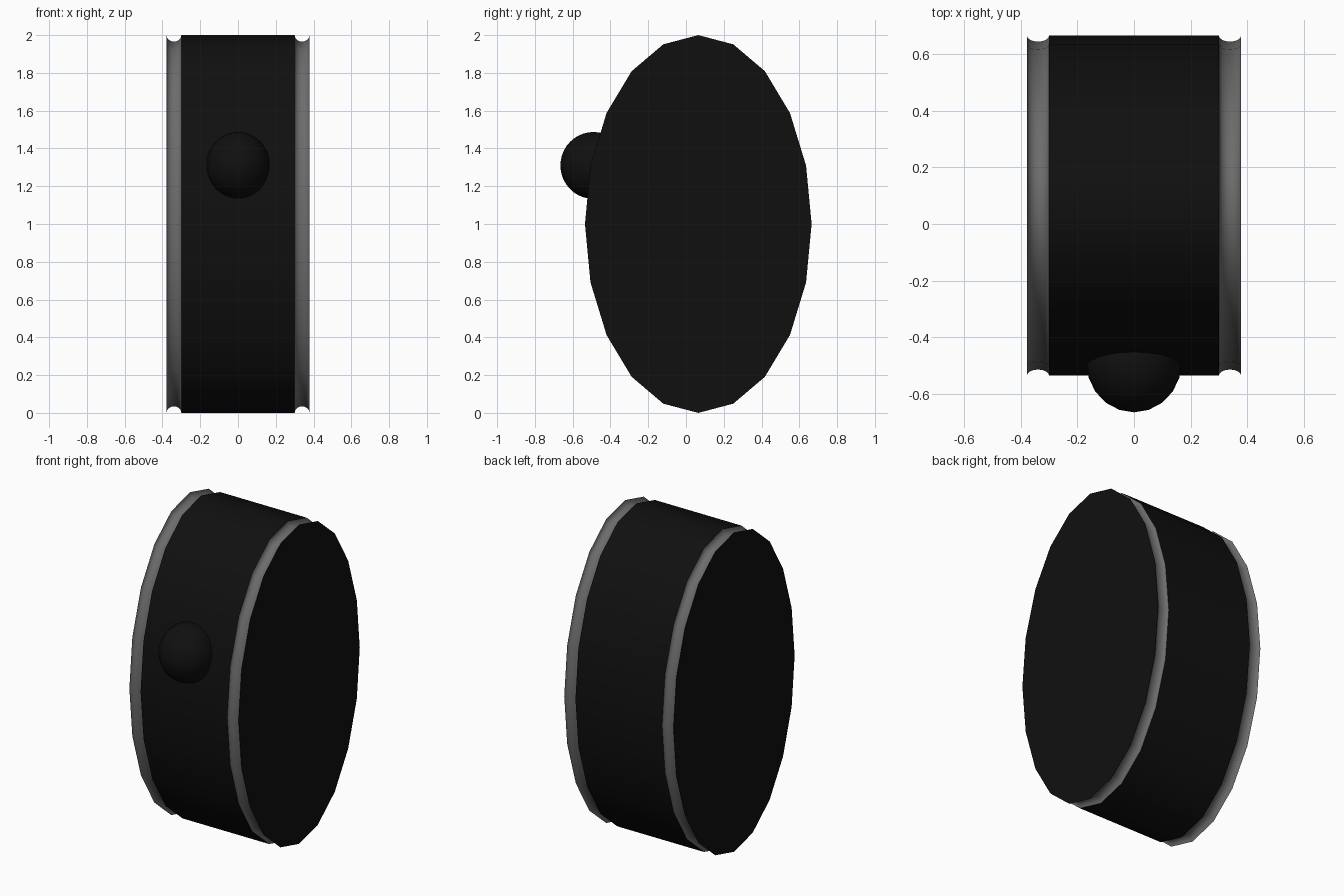
import bpy, bmesh, math

if "Cube" in bpy.data.objects:
    bpy.data.objects.remove(bpy.data.objects["Cube"])

SIDES, CY, CZ, RY, RZ = 20, 0.065, 1.0, 0.6, 1.0
BODY_X, FACE_X, DEPTH = 0.30, 0.378, 0.035


def material(name, v):
    m = bpy.data.materials.new(name)
    m.diffuse_color = (v, v, v, 1)
    m.use_nodes = True
    m.node_tree.nodes["Principled BSDF"].inputs["Base Color"].default_value = m.diffuse_color
    return m


black = material("black", 0.005)
grey = material("trim_grey", 0.15)


def finish(name, bm, mat):
    bmesh.ops.recalc_face_normals(bm, faces=bm.faces)
    me = bpy.data.meshes.new(name)
    bm.to_mesh(me)
    bm.free()
    ob = bpy.data.objects.new(name, me)
    bpy.context.collection.objects.link(ob)
    me.materials.append(mat)
    bpy.ops.object.select_all(action='DESELECT')
    ob.select_set(True)
    bpy.context.view_layer.objects.active = ob
    bpy.ops.object.shade_smooth_by_angle(angle=math.radians(40))
    return ob


def loft(name, profile, mat, cap=False):
    """Elliptical rings along x from (x, scale) pairs; closed profile loops unless capped."""
    bm = bmesh.new()
    rings = []
    for x, s in profile:
        ring = []
        for i in range(SIDES):
            a = math.tau * i / SIDES
            ring.append(bm.verts.new((x, CY + RY * s * math.sin(a), CZ + RZ * s * math.cos(a))))
        rings.append(ring)
    for r, q in zip(rings, rings[1:]):
        for i in range(SIDES):
            j = (i + 1) % SIDES
            bm.faces.new((r[i], r[j], q[j], q[i]))
    if cap:
        bm.faces.new(rings[0])
        bm.faces.new(rings[-1])
    return finish(name, bm, mat)


# Main drum and the flat discs with concave trim at each side
loft("drum", [(-BODY_X, 1), (BODY_X, 1)], black)
for side, label in ((-1, "left"), (1, "right")):
    half = (FACE_X - BODY_X) / 2
    groove = []
    for k in range(9):
        t = math.pi * k / 8
        groove.append((side * (BODY_X + half - half * math.cos(t)), 1 - DEPTH * math.sin(t)))
    trim = loft(label + "_trim", groove, grey)
    # recalc may flip an open shell; make the normals face away from the axis
    me = trim.data
    if sum((p.center.y - CY) * p.normal.y + (p.center.z - CZ) * p.normal.z for p in me.polygons) < 0:
        me.flip_normals()

    bm = bmesh.new()
    vs = [bm.verts.new((side * FACE_X, CY + RY * math.sin(math.tau * i / SIDES),
                        CZ + RZ * math.cos(math.tau * i / SIDES))) for i in range(SIDES)]
    bm.faces.new(vs)
    disc = finish(label + "_face", bm, black)
    if disc.data.polygons[0].normal.x * side < 0:
        disc.data.flip_normals()

# Round button on the front
bm = bmesh.new()
bmesh.ops.create_uvsphere(bm, u_segments=20, v_segments=20, radius=1)
for v in bm.verts:
    v.co = (v.co.x * 0.168, v.co.y * 0.175 - 0.49, v.co.z * 0.177 + 1.31)
finish("front_button", bm, black)
